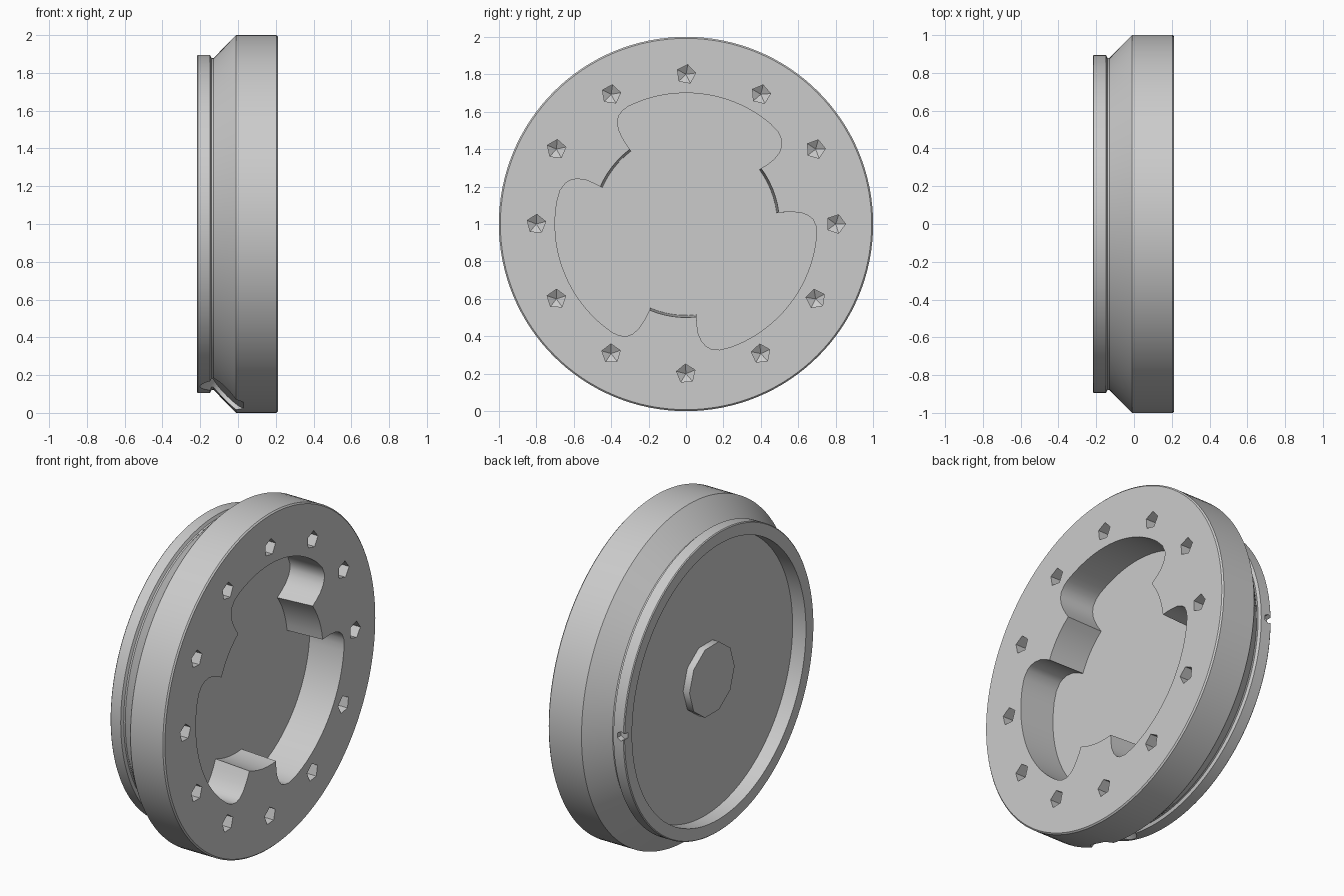
import bpy, bmesh, math
from mathutils import Matrix, Vector

cube = bpy.data.objects.get("Cube")
if cube:
    bpy.data.objects.remove(cube, do_unlink=True)

GREY = (0.6, 0.6, 0.6, 1)
grey = bpy.data.materials.new("plain_grey")
grey.use_nodes = True
grey.diffuse_color = GREY
grey.node_tree.nodes["Principled BSDF"].inputs["Base Color"].default_value = GREY

BACK, FRONT, FLOOR = -0.218, 0.212, -0.015
UP = Vector((0, 0, 1))


def finish(bm, name):
    """Turn a bmesh into an object whose axis sits at half the wheel height."""
    bmesh.ops.remove_doubles(bm, verts=bm.verts, dist=1e-5)
    bmesh.ops.recalc_face_normals(bm, faces=bm.faces)
    mesh = bpy.data.meshes.new(name)
    bm.to_mesh(mesh)
    bm.free()
    mesh.materials.append(grey)
    obj = bpy.data.objects.new(name, mesh)
    obj.location.z = 1
    bpy.context.collection.objects.link(obj)
    return obj


def polar(x, r, angle):
    return (x, r * math.cos(angle), r * math.sin(angle))


def add_rod(bm, start, end, radius, sides):
    """Closed cylinder between two points."""
    a, b = Vector(start), Vector(end)
    rot = UP.rotation_difference(b - a).to_matrix().to_4x4()
    bmesh.ops.create_cone(bm, cap_ends=True, segments=sides, radius1=radius,
                          radius2=radius, depth=(b - a).length,
                          matrix=Matrix.Translation((a + b) / 2) @ rot)


def add_revolved(bm, profile, steps):
    """Revolve (x, radius) points about the x axis."""
    rings = [[bm.verts.new(polar(x, r, math.tau * i / steps)) for i in range(steps)]
             for x, r in profile]
    for r0, r1 in zip(rings, rings[1:]):
        for i in range(steps):
            j = (i + 1) % steps
            bm.faces.new((r0[i], r0[j], r1[j], r1[i]))
    bm.faces.new(rings[0])
    bm.faces.new(rings[-1])


def smooth(obj, degrees):
    """Smooth shading with crisp edges."""
    bpy.ops.object.select_all(action='DESELECT')
    obj.select_set(True)
    bpy.context.view_layer.objects.active = obj
    bpy.ops.object.shade_smooth_by_angle(angle=math.radians(degrees))


# Ring body: back recess, rear rim, groove, cone, outer wall
bm = bmesh.new()
add_revolved(bm, [(-0.13, 0.82), (BACK, 0.82), (BACK, 0.89), (BACK + 0.005, 0.895),
                  (-0.148, 0.895), (-0.14, 0.878), (-0.13, 0.878), (-0.01, 1.0),
                  (FRONT - 0.008, 1.0), (FRONT, 0.992)], 128)
body = finish(bm, "mount_body")

# Three-lobed pocket cutter, one third of the outline repeated
TAB = 0.5
third = [(a, TAB) for a in (7, 12, 17, 22, 27, 32, 36.5)]
third += [(36.2, 0.54), (36.3, 0.585), (37.5, 0.63), (39.2, 0.66), (41.2, 0.68), (45, 0.696)]
third += [(a, 0.70) for a in range(50, 114, 3)]
third += [(116, 0.70), (119, 0.695), (122, 0.68), (124, 0.655), (125.5, 0.62),
          (126.3, 0.58), (126.8, 0.54)]
outline = [(r, math.radians(a + 120 * k)) for k in range(3) for a, r in third]
bm = bmesh.new()
# The tab faces lean slightly inward towards the pocket floor
deep = [bm.verts.new(polar(FLOOR, r - 0.012 * (r == TAB), a)) for r, a in outline]
near = [bm.verts.new(polar(FRONT + 0.01, r, a)) for r, a in outline]
bm.faces.new(deep)
bm.faces.new(near)
for i in range(len(outline)):
    bm.faces.new((deep[i - 1], deep[i], near[i], near[i - 1]))
pocket = finish(bm, "pocket_cutter")

# Twelve blind holes with pointed bottoms
bm = bmesh.new()
for k in range(12):
    known = set(bm.verts)
    add_revolved(bm, [(FRONT - 0.1, 0.0001), (FRONT - 0.07, 0.052),
                      (FRONT + 0.05, 0.052)], 5)
    fresh = [v for v in bm.verts if v not in known]
    bmesh.ops.rotate(bm, verts=fresh, matrix=Matrix.Rotation(1.3 * k, 3, 'X'))
    bmesh.ops.translate(bm, verts=fresh, vec=polar(0, 0.8, math.tau * k / 12))
holes = finish(bm, "hole_cutter")

# Shallow round seat on the cone and small notch in the rear rim
bm = bmesh.new()
low = math.radians(-106)
add_rod(bm, polar(-0.05, 0.92, low), polar(-0.17, 1.04, low), 0.125, 32)
add_rod(bm, (-0.198, 0.86, 0.01), (-0.198, 1.0, 0.01), 0.028, 6)
notches = finish(bm, "notch_cutter")

# Cut the body
bpy.context.view_layer.objects.active = body
for cutter in (pocket, holes, notches):
    cutter.hide_render = True
    mod = body.modifiers.new(cutter.name, 'BOOLEAN')
    mod.operation = 'DIFFERENCE'
    mod.solver = 'EXACT'
    mod.object = cutter
    bpy.ops.object.modifier_apply(modifier=mod.name)
    bpy.data.objects.remove(cutter, do_unlink=True)
smooth(body, 28)

# Low boss in the middle of the back recess
bm = bmesh.new()
add_revolved(bm, [(-0.172, 0.213), (-0.12, 0.213)], 10)
boss = finish(bm, "back_boss")
smooth(boss, 40)
